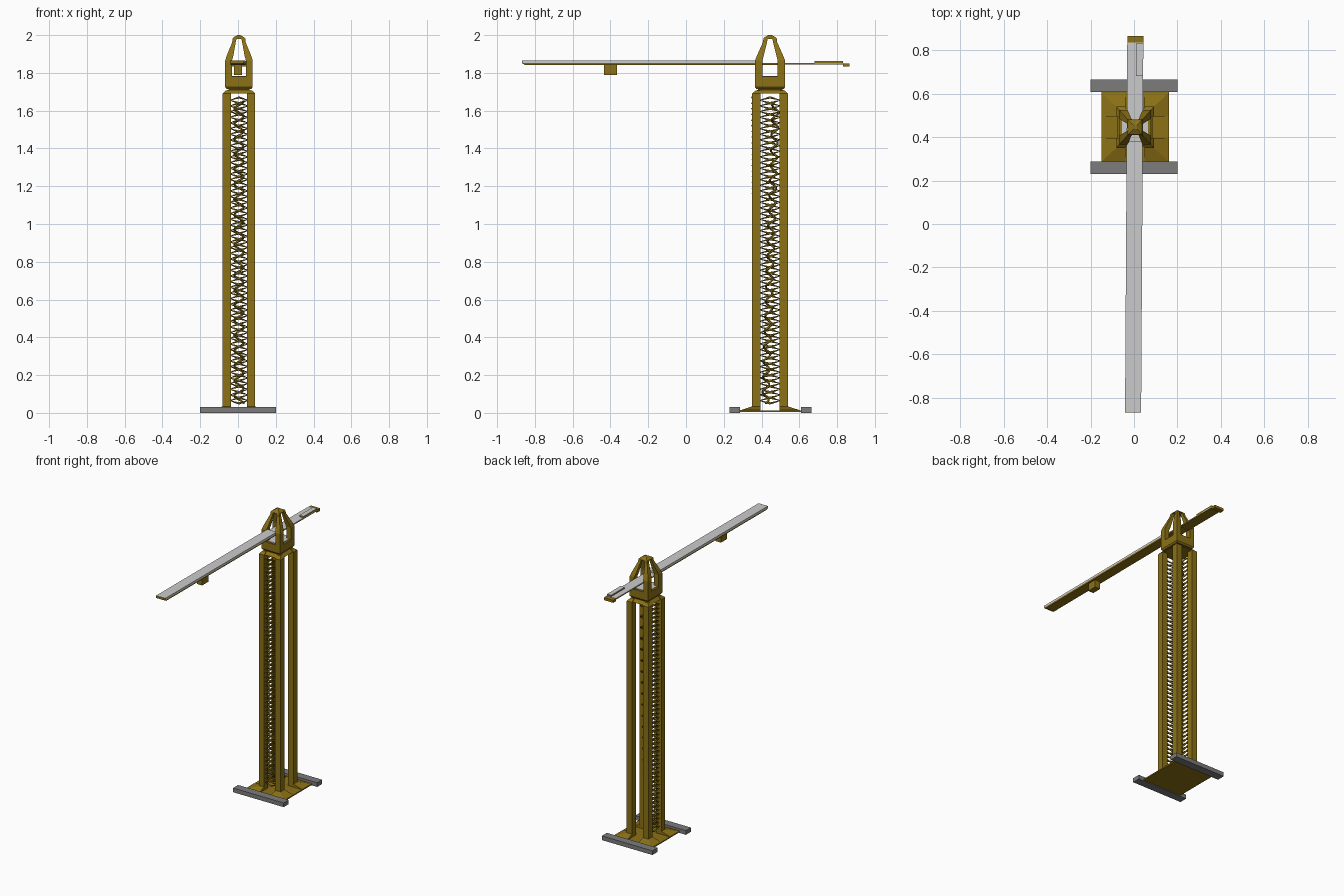
import bpy, bmesh, math

if "Cube" in bpy.data.objects:
    bpy.data.objects.remove(bpy.data.objects["Cube"])

CX, CY = 0.005, 0.445      # tower axis
SKEW = 0.006               # slight slew of the jib


def material(name, rgb):
    m = bpy.data.materials.new(name)
    m.diffuse_color = (*rgb, 1)
    m.use_nodes = True
    m.node_tree.nodes["Principled BSDF"].inputs["Base Color"].default_value = m.diffuse_color
    return m


GOLD = material("gold_paint", (0.26, 0.165, 0.008))
DARK = material("dark_gold", (0.21, 0.13, 0.008))
STEEL = material("dark_grey", (0.20, 0.20, 0.20))


def add_object(name, mesh, mat):
    ob = bpy.data.objects.new(name, mesh)
    bpy.context.collection.objects.link(ob)
    if mat:
        mesh.materials.append(mat)
    return ob


def loft(name, levels, mat=None, skew=0):
    """Closed solid through rectangles (x0, x1, y0, y1, z)."""
    bm = bmesh.new()
    rings = []
    for x0, x1, y0, y1, z in levels:
        rings.append([bm.verts.new((x + skew * y, y, z))
                      for x, y in ((x0, y0), (x1, y0), (x1, y1), (x0, y1))])
    bm.faces.new(rings[0][::-1])
    bm.faces.new(rings[-1])
    for a, b in zip(rings, rings[1:]):
        for i in range(4):
            j = (i + 1) % 4
            bm.faces.new((a[i], a[j], b[j], b[i]))
    bmesh.ops.recalc_face_normals(bm, faces=bm.faces)
    mesh = bpy.data.meshes.new(name)
    bm.to_mesh(mesh)
    bm.free()
    return add_object(name, mesh, mat)


def box(name, x0, x1, y0, y1, z0, z1, mat=None, skew=0):
    return loft(name, [(x0, x1, y0, y1, z0), (x0, x1, y0, y1, z1)], mat, skew)


def centred(hx, hy, z):
    return (CX - hx, CX + hx, CY - hy, CY + hy, z)


def corner(sx, sy, ix, ox, iy, oy, z):
    """Rectangle in one corner, between inner and outer half sizes."""
    xs = sorted((CX + sx * ix, CX + sx * ox))
    ys = sorted((CY + sy * iy, CY + sy * oy))
    return (*xs, *ys, z)


def rod(name, pts, r, mat):
    """Thin square rod along a path, turned into a mesh."""
    cu = bpy.data.curves.new(name, 'CURVE')
    cu.dimensions = '3D'
    cu.bevel_depth = r
    cu.bevel_resolution = 0
    sp = cu.splines.new('POLY')
    sp.points.add(len(pts) - 1)
    for p, co in zip(sp.points, pts):
        p.co = (*co, 1)
    tmp = bpy.data.objects.new(name + "_path", cu)
    bpy.context.collection.objects.link(tmp)
    dg = bpy.context.evaluated_depsgraph_get()
    mesh = bpy.data.meshes.new_from_object(tmp.evaluated_get(dg))
    bpy.data.objects.remove(tmp)
    mesh.materials.clear()
    return add_object(name, mesh, mat)


# Base: two ground beams and a thin plate
for label, y0, y1 in (("front", 0.23, 0.287), ("back", 0.608, 0.665)):
    box(label + "_ground_beam", -0.2, 0.2, y0, y1, 0, 0.03, STEEL)
box("base_plate", -0.15, 0.16, 0.287, 0.608, 0.005, 0.013, GOLD)

# Mast legs with flared feet, and posts of the tower head
for sx, nx in ((-1, "left"), (1, "right")):
    for sy, ny in ((-1, "front"), (1, "back")):
        tag = f"{ny}_{nx}"
        loft(tag + "_leg", [
            corner(sx, sy, 0.043, 0.155, 0.05, 0.158, 0.010),
            corner(sx, sy, 0.043, 0.155, 0.05, 0.158, 0.014),
            corner(sx, sy, 0.043, 0.086, 0.05, 0.095, 0.034),
            corner(sx, sy, 0.043, 0.086, 0.05, 0.095, 1.69),
            corner(sx, sy, 0.043, 0.070, 0.05, 0.075, 1.708)], GOLD)
        loft(tag + "_head_post", [
            corner(sx, sy, 0.037, 0.073, 0.04, 0.08, 1.775),
            corner(sx, sy, 0.037, 0.073, 0.04, 0.08, 1.865),
            corner(sx, sy, 0.030, 0.065, 0.034, 0.07, 1.89),
            corner(sx, sy, 0.017, 0.036, 0.016, 0.038, 1.962),
            corner(sx, sy, 0.012, 0.033, 0.012, 0.035, 1.982)], GOLD)

# Crossed bracing on the front and left mast faces; the other two stay open
N, Z0, Z1 = 54, 0.05, 1.67
for phase in (-1, 1):
    front, left = [], []
    for i in range(2 * N + 1):
        z = Z0 + (Z1 - Z0) * i / (2 * N)
        s = (0, 1, 0, -1)[i % 4] * phase         # zigzag with a midpoint
        bulge = 0.004 + 0.016 * z / 2 if s == 0 else 0
        front.append((CX + s * 0.047, CY - 0.078 - bulge, z))
        left.append((CX - 0.066, CY + s * 0.054, z))
    layer = "outer" if phase > 0 else "inner"
    rod(f"front_bracing_{layer}", front, 0.006, GOLD)
    rod(f"left_bracing_{layer}", left, 0.006, GOLD)

# Coiled cable inside the mast, drifting backwards as it rises
coil = []
for i in range(20 * 10 + 1):
    t = i / 200
    a = i * math.tau / 10
    coil.append((CX + 0.025 * math.cos(a), 0.42 + 0.055 * t + 0.018 * math.sin(a), 0.05 + 1.6 * t))
rod("hoist_cable", coil, 0.006, DARK)

# Slewing collar and tower head base
loft("mast_cap", [centred(0.080, 0.088, 1.69), centred(0.060, 0.068, 1.71)], GOLD)
box("slewing_neck", CX - 0.055, CX + 0.055, CY - 0.065, CY + 0.065, 1.705, 1.725, DARK)
loft("head_base", [centred(0.066, 0.073, 1.715), centred(0.073, 0.08, 1.725),
                   centred(0.073, 0.08, 1.78)], GOLD)
box("head_floor", CX - 0.06, CX + 0.06, CY - 0.066, CY + 0.066, 1.775, 1.784)
loft("head_peak", [centred(0.034, 0.036, 1.98), centred(0.030, 0.032, 1.987),
                   centred(0.008, 0.009, 2.0)], GOLD)

# Jib: grey deck over a gold underside, counter arm behind the head
box("jib_deck", -0.036, 0.038, -0.865, 0.38, 1.852, 1.866, None, SKEW)
loft("jib_underside", [(-0.034, 0.036, -0.855, 0.52, 1.843),
                       (-0.036, 0.038, -0.868, 0.52, 1.852)], GOLD, SKEW)
box("jib_nose", -0.036, 0.038, -0.868, -0.864, 1.85, 1.865, GOLD, SKEW)
box("counter_arm_deck", -0.036, 0.038, 0.38, 0.835, 1.849, 1.853, None, SKEW)
box("counter_arm_underside", -0.036, 0.038, 0.5, 0.835, 1.844, 1.849, GOLD, SKEW)
box("winch_rail", 0.005, 0.038, 0.68, 0.83, 1.848, 1.861, GOLD, SKEW)
box("winch_rail_cover", 0.005, 0.038, 0.68, 0.83, 1.861, 1.863, None, SKEW)
box("counterweight", -0.036, 0.038, 0.832, 0.866, 1.833, 1.851, GOLD, SKEW)

# Trolley under the jib
box("trolley", -0.018, 0.024, -0.435, -0.365, 1.79, 1.845, GOLD, SKEW)
